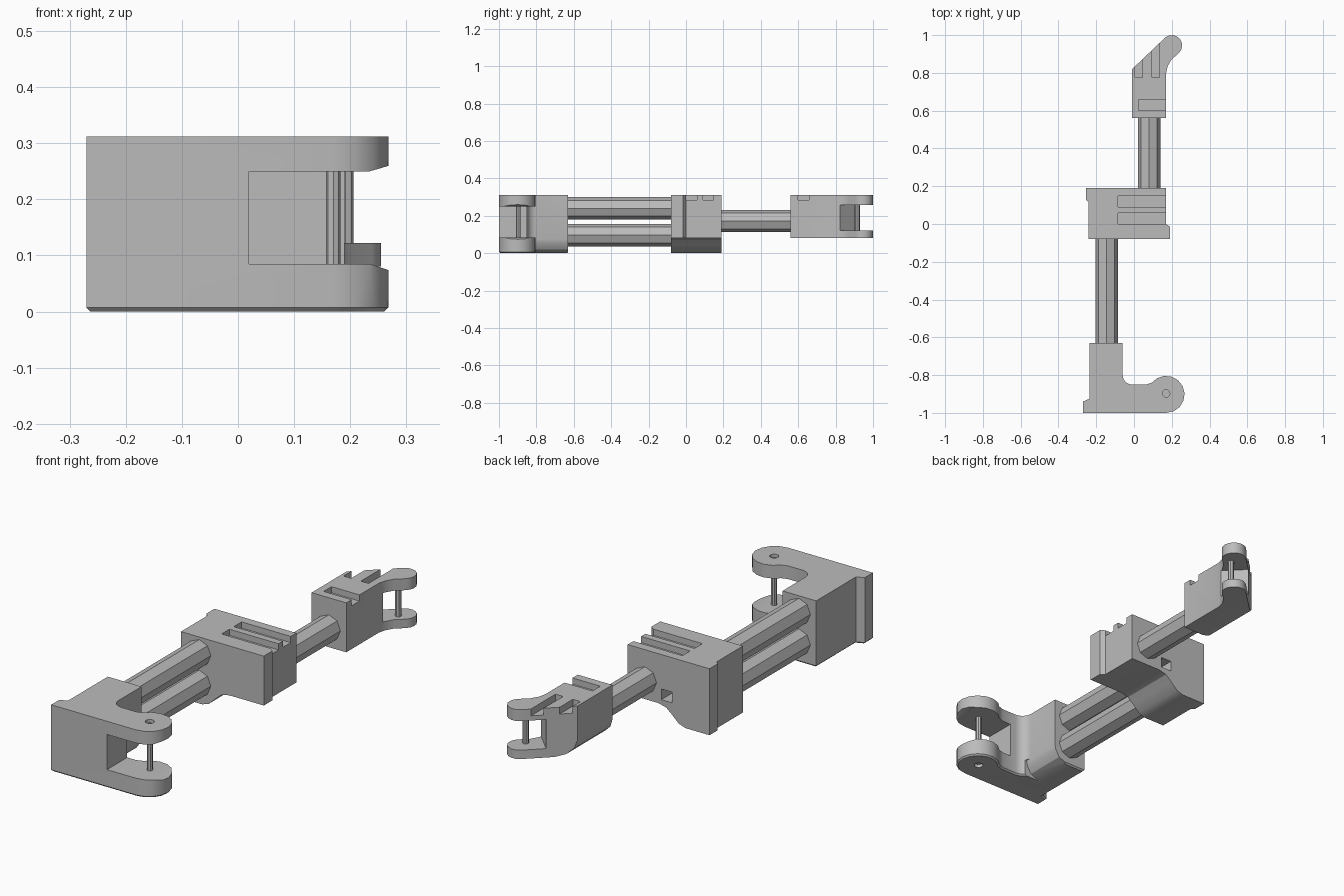
import bpy, bmesh, math
from mathutils import Vector

if "Cube" in bpy.data.objects:
    bpy.data.objects.remove(bpy.data.objects["Cube"], do_unlink=True)

grey = bpy.data.materials.new("plain grey")
grey.use_nodes = True
colour = (0.5, 0.5, 0.5, 1)
grey.diffuse_color = colour
grey.node_tree.nodes["Principled BSDF"].inputs["Base Color"].default_value = colour


def arc(cx, cy, r, start, end, n):
    angles = [math.radians(start + (end - start) * i / n) for i in range(n + 1)]
    return [(cx + r * math.cos(a), cy + r * math.sin(a)) for a in angles]


def prism(name, outline, lo, hi, axis="z", chamfer=0):
    """Extrude an outline along z, or an x-z outline along y."""
    bm = bmesh.new()
    place = (lambda p: (p[0], p[1], lo)) if axis == "z" else (lambda p: (p[0], lo, p[1]))
    face = bm.faces.new([bm.verts.new(place(p)) for p in outline])
    step = Vector((0, 0, hi - lo)) if axis == "z" else Vector((0, hi - lo, 0))
    grown = bmesh.ops.extrude_face_region(bm, geom=[face])["geom"]
    bmesh.ops.translate(bm, verts=[g for g in grown if isinstance(g, bmesh.types.BMVert)], vec=step)
    bmesh.ops.recalc_face_normals(bm, faces=bm.faces)
    if chamfer:
        rim = [e for e in bm.edges if all(abs(v.co.z - lo) < 1e-5 for v in e.verts)]
        bmesh.ops.bevel(bm, geom=rim, offset=chamfer, segments=1, affect="EDGES")
    mesh = bpy.data.meshes.new(name)
    bm.to_mesh(mesh)
    bm.free()
    obj = bpy.data.objects.new(name, mesh)
    bpy.context.collection.objects.link(obj)
    mesh.materials.append(grey)
    return obj


def box(x0, x1, y0, y1, z0, z1):
    return prism("cutter", [(x0, y0), (x1, y0), (x1, y1), (x0, y1)], z0, z1)


def select(obj):
    bpy.ops.object.select_all(action="DESELECT")
    obj.select_set(True)
    bpy.context.view_layer.objects.active = obj


def cut(obj, cutters):
    select(obj)
    for c in cutters:
        c.hide_render = True
        mod = obj.modifiers.new("cut", "BOOLEAN")
        mod.operation, mod.solver, mod.object = "DIFFERENCE", "EXACT", c
        bpy.ops.object.modifier_apply(modifier=mod.name)
        bpy.data.objects.remove(c, do_unlink=True)
    bpy.ops.object.shade_smooth_by_angle(angle=math.radians(25))


# Front clamp: flange, tube holder and a forked round jaw
outline = [(-0.27, -1)] + arc(0.17, -0.902, 0.098, -90, 120, 9)
outline += [(0.095, -0.84), (0.065, -0.85)] + arc(-0.01, -0.80, 0.05, 270, 180, 6)
outline += [(-0.06, -0.63), (-0.235, -0.63), (-0.235, -0.925), (-0.27, -0.94)]
front_clamp = prism("front_clamp", outline, 0, 0.312, chamfer=0.007)
jaw_gap = prism("cutter", [(0.02, 0.085), (0.235, 0.085), (0.28, 0.07), (0.28, 0.263),
                           (0.235, 0.25), (0.02, 0.25)], -1.1, -0.7, "y")
holder_edge = prism("cutter", [(-0.13, -0.02), (-0.13, 0), (-0.085, 0.02), (-0.065, 0.05),
                               (-0.059, 0.08), (0.0, 0.08), (0.0, -0.02)], -0.83, -0.6, "y")
cut(front_clamp, [jaw_gap, holder_edge] +
    [prism("cutter", arc(0.17, -0.897, 0.02, 0, 330, 11), z, z + 0.04) for z in (-0.025, 0.297)])

# Middle coupling block with a swept underside and two top grooves
outline = [(-0.24, -0.08), (0.19, -0.08), (0.19, -0.015), (0.17, 0), (0.17, 0.19),
           (-0.255, 0.19), (-0.255, 0.13), (-0.24, 0.115)]
middle_block = prism("middle_block", outline, 0, 0.312)
underside = prism("cutter", [(-0.13, -0.05), (-0.13, 0), (-0.095, 0.012), (-0.06, 0.045),
                             (-0.03, 0.07), (0.01, 0.08), (0.3, 0.08), (0.3, -0.05)], -0.2, 0.3, "y")
cut(middle_block, [underside, box(-0.06, -0.005, 0.09, 0.3, 0.1, 0.15)] +
    [box(-0.085, 0.3, y, y + 0.058, 0.283, 0.4) for y in (0, 0.09)])

# Rear clamp: slanted body with a small forked jaw
outline = [(-0.01, 0.56), (0.17, 0.56), (0.17, 0.8), (0.178, 0.835), (0.198, 0.87)]
outline += arc(0.2, 0.945, 0.055, -45, 125, 8) + [(-0.01, 0.82)]
rear_clamp = prism("rear_clamp", outline, 0.08, 0.312)
jaw_gap = prism("cutter", [(-0.1, 1.1), (0.3, 0.7), (0.5, 1.1)], 0.122, 0.258)
body_edge = prism("cutter", [(-0.05, 0.05), (0.06, 0.05), (0.06, 0.08), (0.025, 0.09),
                             (0.0, 0.115), (-0.01, 0.15), (-0.05, 0.15)], 0.5, 0.9, "y")
cut(rear_clamp, [jaw_gap, body_edge, box(0.025, 0.3, 0.6, 0.658, 0.283, 0.4)] +
    [box(x, x + 0.04, 0.775, 1.0, 0.28, 0.4) for x in (0.005, 0.095)])

# Octagonal tubes
for name, x, z, y0, y1 in (("upper_front_tube", -0.145, 0.24, -0.66, -0.05),
                           ("lower_front_tube", -0.145, 0.097, -0.66, -0.05),
                           ("rear_tube", 0.08, 0.172, 0.16, 0.59)):
    prism(name, arc(x, z, 0.06, 0, 315, 7), y0, y1, "y")

# Jaw pins
for name, x, y, r, z0, z1 in (("front_pin", 0.17, -0.897, 0.013, 0.012, 0.3),
                              ("rear_pin", 0.192, 0.915, 0.014, 0.1, 0.28)):
    prism(name, arc(x, y, r, 0, 315, 7), z0, z1)
